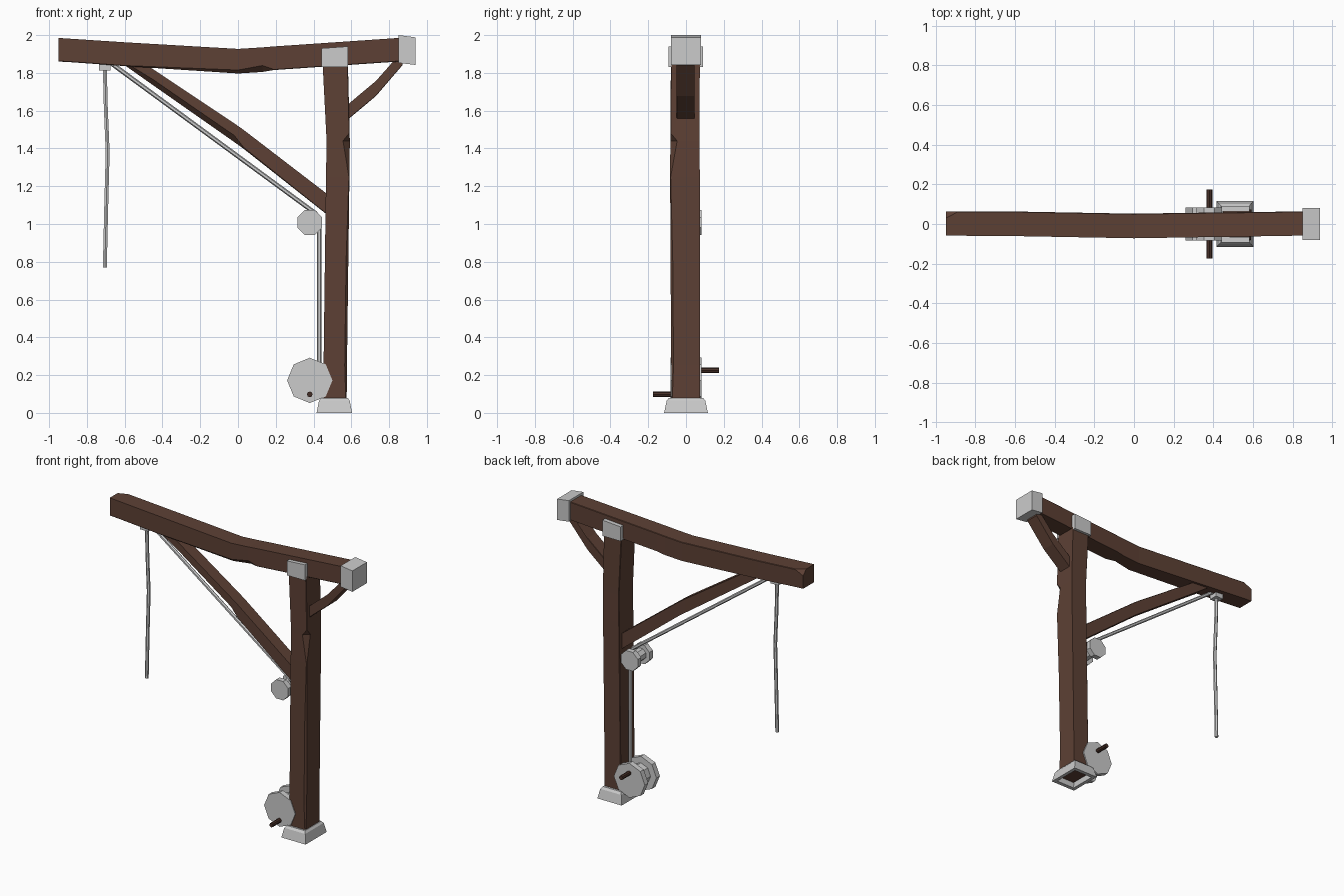
import bpy, bmesh, math
from mathutils import Vector

if "Cube" in bpy.data.objects:
    bpy.data.objects.remove(bpy.data.objects["Cube"])

wood = bpy.data.materials.new("dark_wood")
wood.diffuse_color = (0.11, 0.052, 0.035, 1)
wood.use_nodes = True
wood.node_tree.nodes["Principled BSDF"].inputs["Base Color"].default_value = wood.diffuse_color
dark = bpy.data.materials.new("handle_wood")
dark.diffuse_color = (0.06, 0.028, 0.02, 1)
dark.use_nodes = True
dark.node_tree.nodes["Principled BSDF"].inputs["Base Color"].default_value = dark.diffuse_color


def skin(name, rings, mat=None, closed=False):
    """Join equal rings of points into a solid; closed links last to first."""
    bm = bmesh.new()
    vs = [[bm.verts.new(p) for p in r] for r in rings]
    n = len(rings[0])
    pairs = list(zip(vs, vs[1:])) + ([(vs[-1], vs[0])] if closed else [])
    for a, b in pairs:
        for i in range(n):
            j = (i + 1) % n
            bm.faces.new((a[i], a[j], b[j], b[i]))
    if not closed:
        bm.faces.new(vs[0])
        bm.faces.new(vs[-1])
    bmesh.ops.remove_doubles(bm, verts=bm.verts, dist=1e-5)
    bmesh.ops.recalc_face_normals(bm, faces=bm.faces)
    me = bpy.data.meshes.new(name)
    bm.to_mesh(me)
    bm.free()
    ob = bpy.data.objects.new(name, me)
    bpy.context.collection.objects.link(ob)
    if mat:
        me.materials.append(mat)
    return ob


def timber(name, axis, sections, mat=wood):
    """Hewn timber from sections (t, u0, u1, v0, v1, chip, opposite chip)."""
    rings = []
    for t, u0, u1, v0, v1, c, d in sections:
        s = 1 if u1 > u0 else -1
        q = [(u0, v0), (u1 - s * c, v0), (u1, v0 + c), (u1, v1),
             (u0 + s * d, v1), (u0, v1 - d)]
        rings.append([(u, v, t) if axis == 'Z' else (t, v, u) for u, v in q])
    return skin(name, rings, mat)


def box(name, x0, x1, y0, y1, z0, z1, mat=None):
    return skin(name, [[(x0, y0, z), (x1, y0, z), (x1, y1, z), (x0, y1, z)]
                       for z in (z0, z1)], mat)


def spool(name, x, z, profile, sides, turn, mat=None):
    """Faceted round part along y from (y, radius) pairs."""
    angs = [turn + 2 * math.pi * i / sides for i in range(sides)]
    return skin(name, [[(x + r * math.cos(a), y, z + r * math.sin(a)) for a in angs]
                       for y, r in profile], mat)


def rope(name, pts, r=0.012):
    cu = bpy.data.curves.new(name, 'CURVE')
    cu.dimensions = '3D'
    cu.bevel_depth = r
    cu.bevel_resolution = 1
    cu.use_fill_caps = True
    sp = cu.splines.new('POLY')
    sp.points.add(len(pts) - 1)
    for p, (x, y, z) in zip(sp.points, pts):
        p.co = (x, y, z, 1)
    ob = bpy.data.objects.new(name, cu)
    bpy.context.collection.objects.link(ob)
    bpy.ops.object.select_all(action='DESELECT')
    ob.select_set(True)
    bpy.context.view_layer.objects.active = ob
    bpy.ops.object.convert(target='MESH')
    for f in bpy.context.object.data.polygons:
        f.use_smooth = False


# upright post with a chipped front right edge
e = 0.003
timber("post", 'Z', [
    (0.03, 0.452, 0.575, -0.077, 0.075, e, e),
    (0.25, 0.453, 0.577, -0.078, 0.075, 0.012, e),
    (0.80, 0.460, 0.584, -0.082, 0.074, 0.012, e),
    (1.25, 0.466, 0.590, -0.084, 0.073, e, e),
    (1.44, 0.469, 0.592, -0.083, 0.072, 0.036, e),
    (1.48, 0.467, 0.591, -0.083, 0.072, e, e),
    (1.85, 0.448, 0.582, -0.080, 0.073, e, e)])

# sagging top beam
timber("beam", 'X', [
    (-0.95, 1.985, 1.86, -0.058, 0.064, e, 0.035),
    (-0.89, 1.981, 1.857, -0.059, 0.064, e, e),
    (-0.60, 1.962, 1.836, -0.061, 0.063, e, e),
    (0.00, 1.927, 1.797, -0.072, 0.052, 0.018, e),
    (0.13, 1.935, 1.805, -0.070, 0.054, 0.034, e),
    (0.19, 1.940, 1.815, -0.069, 0.055, e, e),
    (0.88, 1.987, 1.862, -0.058, 0.064, e, e)])

# diagonal braces
timber("long_brace", 'X', [
    (0.49, 1.145, 1.035, -0.045, 0.045, e, e),
    (0.03, 1.498, 1.398, -0.048, 0.042, 0.008, e),
    (-0.02, 1.533, 1.434, -0.048, 0.042, 0.035, e),
    (-0.45, 1.820, 1.735, -0.045, 0.045, 0.030, e),
    (-0.62, 1.930, 1.855, -0.045, 0.045, 0.015, e)])
timber("short_brace", 'X', [
    (0.56, 1.615, 1.535, -0.05, 0.045, e, e),
    (0.73, 1.757, 1.677, -0.05, 0.045, e, e),
    (0.87, 1.915, 1.840, -0.05, 0.045, e, e)])

# metal cap and saddle bracket
skin("beam_end_cap", [[(x, -0.08, a), (x, 0.08, a), (x, 0.08, b), (x, -0.08, b)]
                      for x, a, b in ((0.85, 1.853, 2.0), (0.94, 1.842, 1.988))])
saddle = [(-0.093, 1.83), (0.091, 1.83), (0.091, 1.938), (0.062, 1.938),
          (0.062, 1.838), (-0.066, 1.838), (-0.066, 1.938), (-0.093, 1.938)]
skin("post_saddle", [[(x, y, z if z < 1.9 else z + dz) for y, z in saddle]
                     for x, dz in ((0.442, -0.008), (0.582, 0.002))])

# hollow foot collar
skin("foot_collar", [[(0.51 + sx * hx, sy * hy, z)
                      for sx, sy in ((-1, -1), (1, -1), (1, 1), (-1, 1))]
                     for hx, hy, z in ((0.094, 0.116, 0), (0.081, 0.102, 0.065),
                                       (0.070, 0.090, 0.08), (0.058, 0.072, 0.08),
                                       (0.070, 0.090, 0))], closed=True)

# winding drum, pulley and crank handles
def flanged(w, r, core, inner):
    return [(-w, r), (-inner, r), (-inner, core), (inner, core), (inner, r), (w, r)]


spool("winding_drum", 0.38, 0.172, flanged(0.083, 0.12, 0.075, 0.045), 8, math.pi / 2)
spool("pulley", 0.38, 1.008, flanged(0.083, 0.071, 0.042, 0.045), 8, math.pi / 8)
for name, s, z in (("front_handle", -1, 0.098), ("back_handle", 1, 0.225)):
    spool(name, 0.38, z, [(s * 0.07, 0.015), (s * 0.175, 0.015)], 8, 0, dark)

# ropes and beam eyelet
rope("hoist_rope", [(0.43, 0, 0.2), (0.43, 0, 1.02), (0.41, 0, 1.057), (-0.685, 0, 1.861)])
rope("hanging_rope", [(-0.705, 0, 1.83), (-0.70, 0, 1.62), (-0.69, 0, 1.38),
                      (-0.698, 0, 1.08), (-0.705, 0, 0.77)])
box("rope_eyelet", -0.735, -0.675, -0.03, 0.03, 1.812, 1.85)
